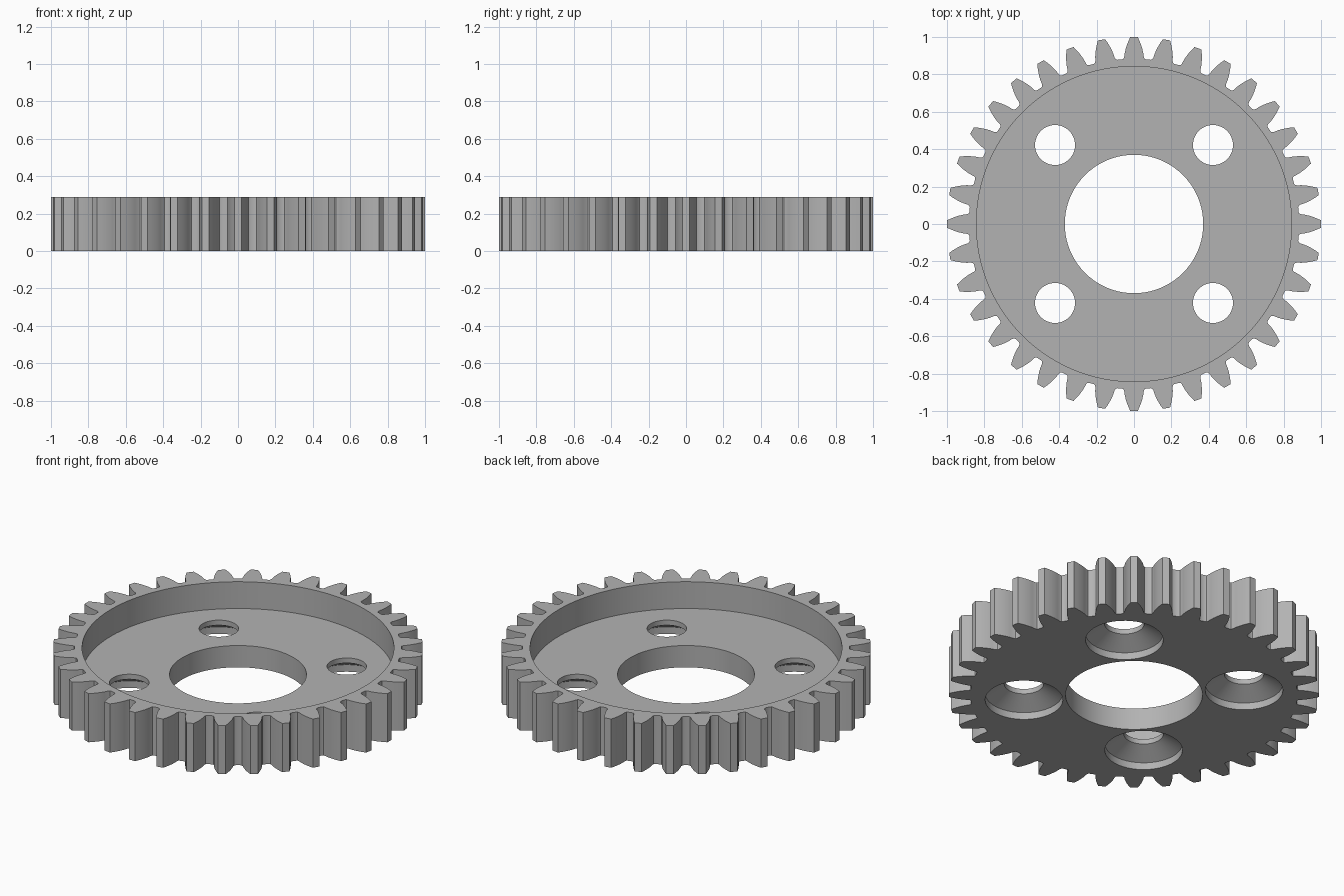
import bpy
import bmesh
from math import acos, cos, sin, tan, pi, radians, tau
from mathutils import Vector

if "Cube" in bpy.data.objects:
    bpy.data.objects.remove(bpy.data.objects["Cube"])

TEETH = 36
TIP = 1.0
HEIGHT = 0.29
FLOOR = 0.13                      # web thickness under the recess
MODULE = 2 * TIP / (TEETH + 2)
PITCH = MODULE * TEETH / 2
ROOT = PITCH - 1.23 * MODULE
BASE = PITCH * cos(radians(20))

steel = bpy.data.materials.new("plain grey")
steel.use_nodes = True
GREY = (0.45, 0.45, 0.45, 1)
steel.diffuse_color = GREY
steel.node_tree.nodes["Principled BSDF"].inputs["Base Color"].default_value = GREY


def make_object(name, bm):
    bmesh.ops.recalc_face_normals(bm, faces=bm.faces)
    mesh = bpy.data.meshes.new(name)
    bm.to_mesh(mesh)
    bm.free()
    mesh.materials.append(steel)
    obj = bpy.data.objects.new(name, mesh)
    bpy.context.collection.objects.link(obj)
    return obj


def involute(a):
    return tan(a) - a


def half_angle(r):
    """Half the angular tooth thickness at radius r."""
    return pi / (2 * TEETH) + involute(radians(20)) - involute(acos(min(1, BASE / r)))


def gear_blank():
    # One flank from root fillet to tip, mirrored and repeated around the rim
    flank = [(ROOT, half_angle(BASE) + 0.013), (ROOT + 0.003, half_angle(BASE) + 0.005)]
    for i in range(6):
        r = BASE + 0.006 + (TIP - BASE - 0.006) * i / 5
        flank.append((r, half_angle(r)))
    tooth = [(r, -a) for r, a in flank] + [(r, a) for r, a in reversed(flank)]
    bm = bmesh.new()
    ring = []
    for t in range(TEETH):
        for r, a in tooth:
            ang = a + t * tau / TEETH
            ring.append(bm.verts.new((r * cos(ang), r * sin(ang), 0)))
    face = bm.faces.new(ring)
    top = bmesh.ops.extrude_face_region(bm, geom=[face])
    verts = [v for v in top["geom"] if isinstance(v, bmesh.types.BMVert)]
    bmesh.ops.translate(bm, verts=verts, vec=(0, 0, HEIGHT))
    return make_object("gear_wheel", bm)


def turned_cutter(name, profile, centre=(0, 0), segments=64):
    """Solid of revolution from (radius, z) pairs, capped at both ends."""
    bm = bmesh.new()
    rings = [[bm.verts.new((centre[0] + r * cos(tau * i / segments),
                            centre[1] + r * sin(tau * i / segments), z))
              for i in range(segments)] for r, z in profile]
    for low, high in zip(rings, rings[1:]):
        for i in range(segments):
            j = (i + 1) % segments
            bm.faces.new((low[i], low[j], high[j], high[i]))
    bm.faces.new(rings[0])
    bm.faces.new(rings[-1])
    cutter = make_object(name, bm)
    cutter.hide_render = True
    return cutter


gear = gear_blank()

# Recessed top, central bore and four countersunk bolt holes
cutters = [
    turned_cutter("recess_cutter", [(0.843, FLOOR), (0.843, 0.5)], segments=96),
    turned_cutter("bore_cutter", [(0.37, -0.1), (0.37, 0.5)], segments=80),
]
for i in range(4):
    spot = Vector((0.597, 0)).to_3d()
    ang = pi / 4 + i * pi / 2
    spot = (spot.x * cos(ang), spot.x * sin(ang))
    cutters.append(turned_cutter(
        "bolt_hole_cutter",
        [(0.21, -0.1), (0.21, 0.042), (0.107, 0.1), (0.107, 0.5)], spot, 48))

bpy.context.view_layer.objects.active = gear
gear.select_set(True)
for cutter in cutters:
    cut = gear.modifiers.new("cut", 'BOOLEAN')
    cut.operation = 'DIFFERENCE'
    cut.solver = 'EXACT'
    cut.object = cutter
    bpy.ops.object.modifier_apply(modifier=cut.name)
    bpy.data.objects.remove(cutter)

bpy.ops.object.shade_smooth_by_angle(angle=radians(25))
